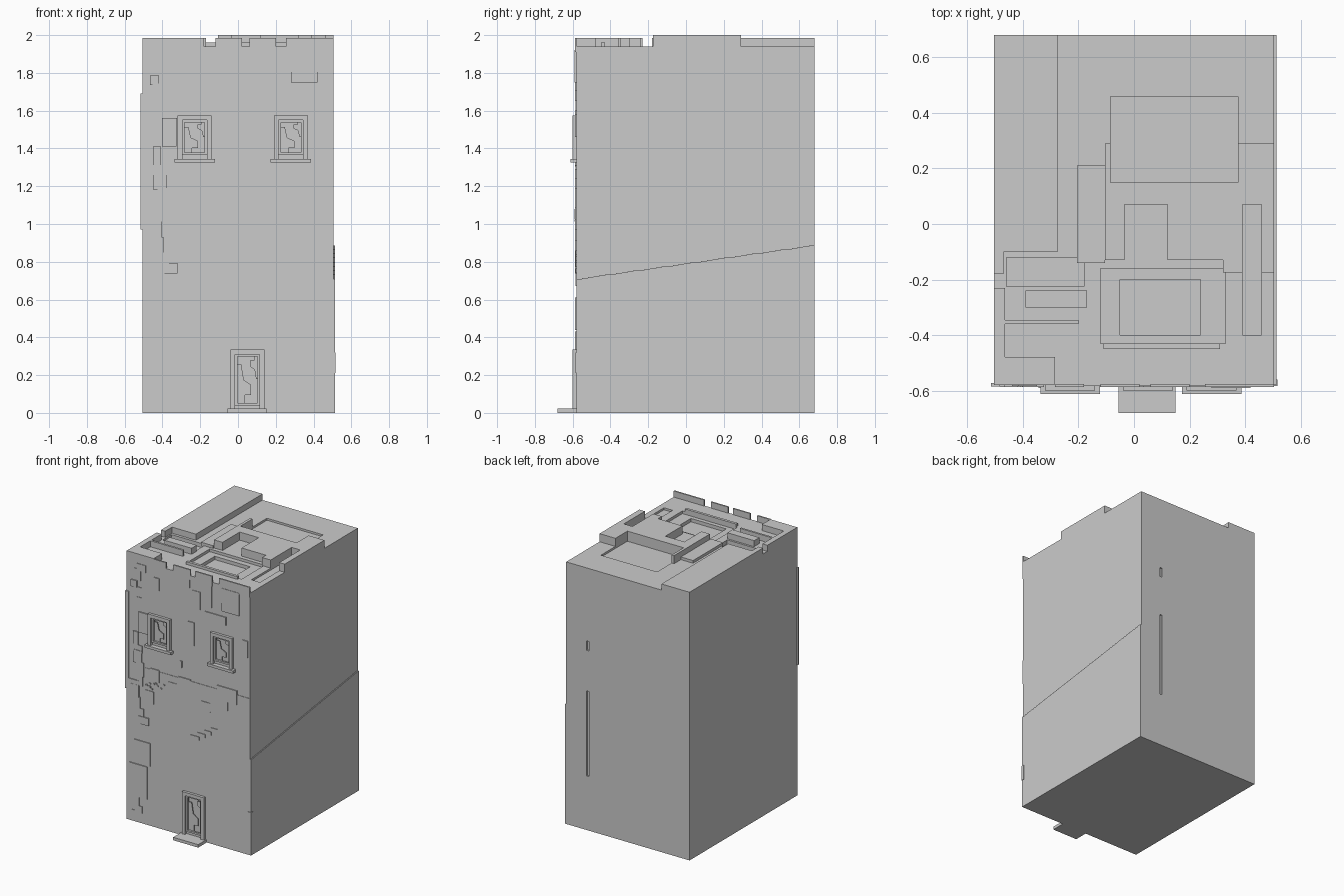
import bpy
import bmesh
import math
import random
from mathutils import Vector

default_cube = bpy.data.objects.get("Cube")
if default_cube:
    bpy.data.objects.remove(default_cube, do_unlink=True)

FRONT, BACK, SIDE, ROOF = -.58, .68, .505, 1.94
PARAPET, DECK = 1.985, 2
random.seed(4)


def finish(name, bm):
    bmesh.ops.recalc_face_normals(bm, faces=bm.faces)
    mesh = bpy.data.meshes.new(name)
    bm.to_mesh(mesh)
    bm.free()
    obj = bpy.data.objects.new(name, mesh)
    bpy.context.scene.collection.objects.link(obj)
    return obj


def box(name, x, y, z):
    bm = bmesh.new()
    bmesh.ops.create_cube(bm, size=1)
    low, high = Vector((x[0], y[0], z[0])), Vector((x[1], y[1], z[1]))
    for vert in bm.verts:
        vert.co = (low + high) / 2 + vert.co * (high - low)
    return finish(name, bm)


def prism(name, profile, place, offset):
    bm = bmesh.new()
    face = bm.faces.new([bm.verts.new(place(a, b)) for a, b in profile])
    extruded = bmesh.ops.extrude_face_region(bm, geom=[face])["geom"]
    moved = [item for item in extruded if isinstance(item, bmesh.types.BMVert)]
    bmesh.ops.translate(bm, verts=moved, vec=offset)
    return finish(name, bm)


def cut(target, x, y, z):
    cutter = box("cutter", x, y, z)
    cutter.hide_render = True
    modifier = target.modifiers.new("opening", "BOOLEAN")
    modifier.operation, modifier.solver = "DIFFERENCE", "EXACT"
    modifier.object = cutter
    bpy.context.view_layer.objects.active = target
    bpy.ops.object.modifier_apply(modifier=modifier.name)
    bpy.data.objects.remove(cutter, do_unlink=True)


def panel(name, left, right, bottom, top, thickness=.007):
    return box(name, (left, right), (FRONT - thickness, FRONT + .004), (bottom, top))


# Main block with recesses in roof, front and back
body = box("building_body", (-SIDE, SIDE), (FRONT, BACK), (0, ROOF))
cut(body, (-.12, .33), (-.43, -.16), (ROOF - .02, DECK))
cut(body, (-.05, .24), (-.4, -.2), (ROOF - .045, DECK))
cut(body, (-.085, .375), (.15, .46), (ROOF - .015, DECK))
cut(body, (.39, .46), (-.4, .07), (ROOF - .015, DECK))
for bottom, top in ((.4, 1.03), (1.33, 1.4)):
    cut(body, (.32, .34), (BACK - .012, BACK + .1), (bottom, top))

# Stepped lower facing on the right wall
steps = 42
run = (BACK - FRONT) / steps
rise = .18 / steps
profile = [(BACK, 0), (FRONT, 0)]
for i in range(steps):
    height = .71 + rise * i
    profile += [(FRONT + run * i, height), (FRONT + run * (i + 1), height)]
prism("lower_right_facing", profile, lambda y, z: (SIDE - .005, y, z), (.013, 0, 0))

# Raised roof areas
deck = box("raised_roof_deck", (-.105, SIDE), (-.175, .29), (ROOF - .01, DECK))
cut(deck, (-.085, .375), (.15, .46), (ROOF - .02, DECK + .1))
cut(deck, (-.035, .12), (-.2, .07), (ROOF - .02, DECK + .1))
cut(deck, (-.2, .32), (-.2, -.13), (ROOF - .02, DECK + .1))
cut(deck, (.39, .46), (-.4, .07), (ROOF - .02, DECK + .1))
box("left_roof_block", (-SIDE, -.275), (-.1, BACK), (ROOF - .01, PARAPET))
box("left_roof_edge", (-SIDE, -.47), (-.18, -.09), (ROOF - .01, PARAPET))
box("middle_roof_step", (-.205, -.105), (-.14, .21), (ROOF - .01, ROOF + .02))
box("front_left_roof_block", (-SIDE, -.285), (FRONT, -.48), (ROOF - .01, PARAPET))
box("front_left_roof_edge", (-SIDE, -.465), (-.49, -.23), (ROOF - .01, PARAPET))
box("roof_ledge_front", (-.47, -.2), (-.36, -.345), (ROOF - .01, PARAPET))
box("roof_ledge_back", (-.39, -.17), (-.3, -.24), (ROOF - .01, PARAPET))
box("roof_kerb", (-.11, .31), (-.45, -.43), (ROOF - .01, ROOF + .02))
cut(body, (-.46, -.18), (-.225, -.12), (ROOF - .03, DECK))

# Thin broken parapet along the front
for left, right in ((-.285, -.18), (-.12, .02), (.06, .2), (.255, SIDE)):
    panel("front_parapet", left, right, ROOF - .03, PARAPET)


# Windows and doorway
def opening(name, left, right, bottom, top, rim):
    inner = (left + rim, right - rim, bottom + rim, top - rim)
    cut(body, inner[:2], (FRONT - .05, FRONT + .03), inner[2:])
    depth = (FRONT - .02, FRONT + .005)
    box(name + "_left_jamb", (left, left + rim), depth, (bottom, top))
    box(name + "_right_jamb", (right - rim, right), depth, (bottom, top))
    box(name + "_lintel", (left, right), depth, (top - rim, top))
    # Inner sash
    a, b, c, d = inner
    sash, bar = (FRONT - .008, FRONT + .006), rim / 2
    for edge in ((a, a + bar), (b - bar, b)):
        box(name + "_sash_side", edge, sash, (c, d))
    for edge in ((c, c + bar), (d - bar, d)):
        box(name + "_sash_rail", (a, b), sash, edge)
    # Broken pane
    wide, tall = b - a, d - c
    shard = [(0, 0), (.4, 0), (.4, .2), (.65, .2), (.65, .4), (.35, .5), (.25, .8), (0, .8)]
    for flip in (False, True):
        outline = []
        for u, v in shard:
            if flip:
                u, v = 1 - u * .6, 1 - v * .6
            outline.append((a + u * wide, c + v * tall))
        prism(name + "_broken_pane", outline, lambda x, z: (x, FRONT + .012, z), (0, .006, 0))


for name, center in (("left_window", -.23), ("right_window", .28)):
    opening(name, center - .09, center + .09, 1.34, 1.575, .025)
    box(name + "_sill", (center - .107, center + .107), (FRONT - .032, FRONT), (1.325, 1.345))
opening("front_door", -.04, .14, .015, .335, .025)
box("door_step", (-.055, .15), (-.68, FRONT), (0, .022))

# Plaster bands and loose facing panels
panel("upper_plaster_band", -.23, SIDE, 1.805, ROOF, .003)
panel("middle_plaster_band", -.35, SIDE, .975, 1.16, .003)
panel("large_lower_patch", -.48, -.335, .19, .43)
panel("tall_lower_patch", -.44, -.31, .44, .61)
panel("corner_middle_patch", -.485, -.405, .74, 1.05)
panel("small_middle_patch", -.35, -.28, .91, 1)
panel("square_patch_left", -.31, -.235, 1.08, 1.17)
panel("square_patch_center", -.16, -.09, 1.03, 1.11)
panel("square_patch_right", -.08, .02, 1.055, 1.17)
panel("wide_band_patch", .235, .4, 1.085, 1.19)
panel("low_band_patch", .25, .325, 1.02, 1.085)
panel("band_edge_patch", .11, .18, .97, 1.04)
panel("tall_patch_between_windows", 0, .05, 1.43, 1.6)
panel("small_patch_between_windows", -.07, -.05, 1.24, 1.29)
panel("upright_upper_patch", .035, .1, 1.71, 1.84)
panel("flat_upper_patch", .14, .31, 1.65, 1.71)
panel("large_upper_patch", .28, .42, 1.75, 1.92, .01)
panel("parapet_patch", .255, .37, 1.88, 1.98)
panel("parapet_strip_right", .155, .195, 1.75, 1.98)
panel("parapet_patch_center", -.12, .015, 1.85, 1.93)
panel("parapet_strip_left", -.225, -.2, 1.88, 1.97)
panel("upper_left_patch", -.28, -.235, 1.76, 1.85)
panel("right_edge_patch", .445, .49, 1.46, 1.58)

# Zigzag crack ledges above the door
for i in range(4):
    panel("crack_ledge", .02 + .055 * i, .09 + .05 * i, .74 + .032 * i, .765 + .032 * i, .005)

# Uneven corner stones up the left edge
height = .02
while height < 1.88:
    stone = random.uniform(.05, .11)
    if height < .18 or height > .62:
        left = random.uniform(-.47, -.4)
        wide = random.uniform(.04, .09)
        panel("corner_stone", left, left + wide, height, height + stone, random.choice((.004, .008)))
    height += stone * random.uniform(.8, 1.1)

# Loose fragments beside the middle band
for i in range(10):
    x, z = random.uniform(-.35, -.2), random.uniform(1.01, 1.1)
    panel("plaster_fragment", x, x + .012, z, z + .01, .01)

# Projecting strip on the left front corner
box("left_corner_strip", (-.515, -SIDE + .02), (FRONT - .006, FRONT + .008), (.97, 1.69))
box("right_corner_patch", (SIDE - .02, .517), (FRONT - .004, FRONT + .02), (.21, .32))
